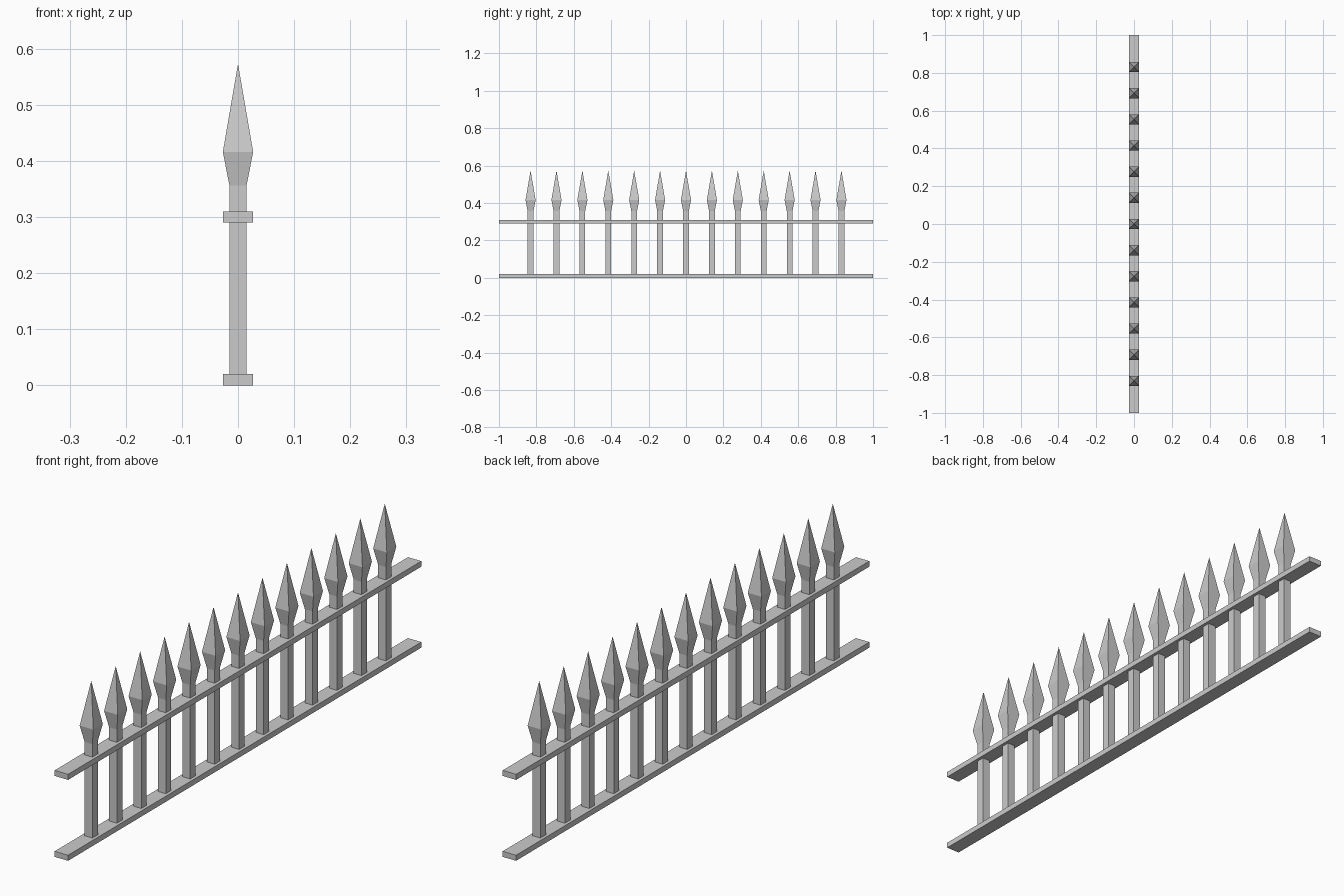
import bpy
import bmesh

cube = bpy.data.objects.get("Cube")
if cube:
    bpy.data.objects.remove(cube, do_unlink=True)

iron = bpy.data.materials.new("grey_iron")
iron.use_nodes = True
GREY = (0.6, 0.6, 0.6, 1)
iron.diffuse_color = GREY
iron.node_tree.nodes["Principled BSDF"].inputs["Base Color"].default_value = GREY


def finish(name, bm):
    bmesh.ops.recalc_face_normals(bm, faces=bm.faces)
    mesh = bpy.data.meshes.new(name)
    bm.to_mesh(mesh)
    bm.free()
    mesh.materials.append(iron)
    obj = bpy.data.objects.new(name, mesh)
    bpy.context.collection.objects.link(obj)
    return obj


def square_loft(name, profile):
    """Stack square rings of (half width, height); a zero width is a point."""
    bm = bmesh.new()
    rings = []
    for r, z in profile:
        corners = [(-r, -r), (r, -r), (r, r), (-r, r)] if r else [(0, 0)]
        rings.append([bm.verts.new((x, y, z)) for x, y in corners])
    for low, high in zip(rings, rings[1:]):
        for i in range(4):
            j = (i + 1) % 4
            top = [high[j], high[i]] if len(high) > 1 else high
            bm.faces.new([low[i], low[j]] + top)
    bm.faces.new(rings[0])
    return finish(name, bm)


def rail(name, z):
    bm = bmesh.new()
    bmesh.ops.create_cube(bm, size=1)
    bmesh.ops.scale(bm, verts=bm.verts, vec=(0.053, 2, 0.02))
    obj = finish(name, bm)
    obj.location.z = z


# Horizontal rails
rail("bottom_rail", 0.01)
rail("top_rail", 0.30)

# Square pickets with spear heads, sharing one mesh
picket = square_loft("picket_1", [(0.0153, 0.01), (0.0153, 0.356),
                                  (0.027, 0.416), (0, 0.573)])
COUNT, SPACING = 13, 0.1385
for i in range(COUNT):
    obj = picket if i == 0 else picket.copy()
    if i:
        obj.name = f"picket_{i + 1}"
        bpy.context.collection.objects.link(obj)
    obj.location.y = (i - (COUNT - 1) / 2) * SPACING
